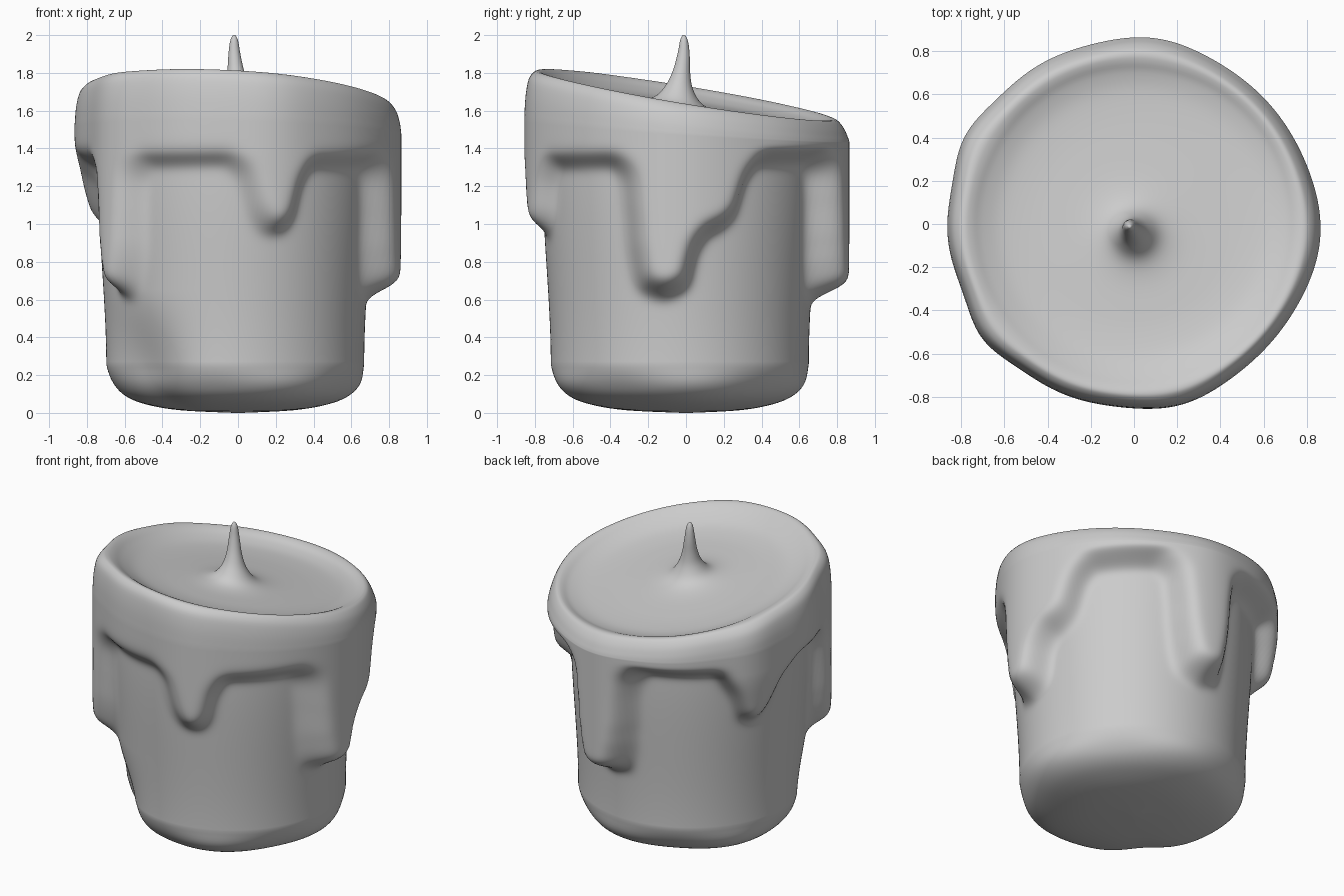
import bpy, bmesh, math
from math import cos, sin, exp

if "Cube" in bpy.data.objects:
    bpy.data.objects.remove(bpy.data.objects["Cube"])

N = 240          # columns around the candle
ROWS = 110       # rows on the side
Z0, Z1 = 0.26, 1.5

# lower edge of the wax coat: (angle in degrees, height)
EDGE = [(-127, 1.34), (-93, 1.35), (-87, 1.28), (-82, 1.07), (-78, 0.99), (-72, 0.98), (-68, 1.05),
        (-65, 1.22), (-60, 1.33), (-27, 1.34), (-21, 1.26), (-18.5, 0.85), (-15.5, 0.68),
        (-7, 0.64), (1, 0.69), (4, 0.87), (9, 0.97), (15, 1.0), (20, 1.06), (25, 1.26),
        (31, 1.35), (62, 1.36), (69, 1.28), (72, 0.87), (75, 0.68), (83, 0.63), (92, 0.67),
        (95, 0.85), (98, 1.26), (103, 1.35), (138, 1.35), (145, 1.2), (150, 1.03), (156, 0.99),
        (162, 1.06), (170, 1.24), (180, 1.34), (201, 1.35), (206, 1.24), (208.5, 0.85),
        (212, 0.68), (217, 0.65), (221, 0.68), (225, 0.85), (227, 1.24), (232, 1.34)]


def sstep(a, b, x):
    t = max(0.0, min(1.0, (x - a) / (b - a)))
    return t * t * (3 - 2 * t)


def edge(deg):
    for (a, u), (b, v) in zip(EDGE, EDGE[1:]):
        if a <= deg <= b:
            return u + (v - u) * (deg - a) / (b - a)
    return 1.34


def spline(pts, steps):
    """Smooth curve through profile points."""
    p = [pts[0]] + pts + [pts[-1]]
    out = []
    for i in range(1, len(p) - 2):
        for k in range(steps):
            t = k / steps
            out.append(tuple(0.5 * (2 * b + (c - a) * t + (2 * a - 5 * b + 4 * c - d) * t * t
                                    + (3 * b - a - 3 * c + d) * t ** 3)
                             for a, b, c, d in zip(p[i - 1], p[i], p[i + 1], p[i + 2])))
    return out + [pts[-1]]


def tilt(x, y, z):
    """Slant the upper part so the rim is highest at the front left."""
    return z + sstep(1.36, 1.66, z) * (-0.06 * x - 0.165 * y)


def lump(a, centre, width):
    d = (a - centre + 180) % 360 - 180
    return exp(-(d / width) ** 2)


def swell(a):
    """The wax coat is thicker above each drip."""
    return (-0.022 + 0.027 * (lump(a, -76, 16) + lump(a, -4, 20) + lump(a, 84, 17))
            + 0.04 * (lump(a, 153, 13) + lump(a, 217, 12)) + 0.027 * lump(a, 183, 18)
            + 0.02 * lump(a, 122, 22) + 0.015 * lump(a, 246, 20))


def dent(a, z):
    """Flattened lower front left of the bare candle."""
    return 0.10 * lump(a, 223, 20) * (1 - sstep(0.1, 0.65, z))


angles = [-127 + 360 * i / N for i in range(N)]
edges = [edge(a) for a in angles]
heights = [Z0 + (Z1 - Z0) * j / ROWS for j in range(ROWS + 1)]

# soft mask of the wax coat, softer where the edge runs steeply
soft = [0.05 + abs(edges[(i + 1) % N] - edges[i - 1]) * 0.6 for i in range(N)]
mask = [[max(0.0, min(1.0, (z - e) / s + 0.5)) for e, s in zip(edges, soft)] for z in heights]
for _ in range(7):
    mask = [[(r[i - 1] + 2 * r[i] + r[(i + 1) % N]) / 4 for i in range(N)] for r in mask]
for _ in range(18):
    mask = [[(a + 2 * b + c) / 4 for a, b, c in
             zip(mask[max(j - 1, 0)], mask[j], mask[min(j + 1, ROWS)])]
            for j in range(ROWS + 1)]

rings = []
# rounded, slightly lumpy underside
base = spline([(0.02, 0.0), (0.3, 0.014), (0.48, 0.045), (0.59, 0.09), (0.655, 0.16),
               (0.683, Z0), (0.686, 0.36)], 5)[:-5]
for r, z in base[:-1]:
    ring = []
    for a in angles:
        t = math.radians(a)
        wob = 0.02 * sin(5 * t + 1) * sstep(0.2, 0.5, r) * (1 - sstep(0.12, Z0, z))
        s = sstep(0, 0.6, r)
        k = r * (1 + wob - dent(a, z) / 0.68 * s)
        ring.append((k * cos(t) - 0.015 * s, k * sin(t) - 0.033 * s, z))
    rings.append(ring)

# side: bare candle below, wax coat with drips above
for z, row in zip(heights, mask):
    inner = 0.683 + 0.045 * sstep(Z0, 1.3, z)
    ring = []
    for a, m in zip(angles, row):
        t = math.radians(a)
        thin = 0.03 * lump(a, 154, 16) * (1 - sstep(1.0, 1.35, z))
        outer = 0.86 + swell(a) - thin
        bare = inner - dent(a, z)
        r = bare + (outer - bare) * m
        x = r * cos(t) - 0.015 * (1 - m)
        y = r * sin(t) - 0.033 * (1 - m)
        ring.append((x, y, tilt(x, y, z)))
    rings.append(ring)

# rim, melted pool and flared wick
top = spline([(0.86, Z1), (0.853, 1.57), (0.836, 1.635), (0.808, 1.673), (0.782, 1.683), (0.75, 1.674),
              (0.70, 1.648), (0.62, 1.622), (0.52, 1.612), (0.4, 1.612), (0.23, 1.622), (0.13, 1.652),
              (0.074, 1.72), (0.047, 1.8), (0.033, 1.89), (0.022, 1.965), (0.01, 1.995), (0.002, 2.0)], 4)
for r, z in top[1:]:
    ring = []
    near = 1 - sstep(0.1, 0.6, r)
    up = sstep(1.64, 1.95, z) * near
    for a in angles:
        t = math.radians(a)
        k = r + swell(a) * sstep(0.72, 0.86, r)
        x, y = k * cos(t), k * sin(t)
        ring.append((x - 0.02 * up, y - 0.04 * near * (1 - up) - 0.01 * up, tilt(x, y, z)))
    rings.append(ring)

bm = bmesh.new()
grid = [[bm.verts.new(p) for p in ring] for ring in rings]
for lo, hi in zip(grid, grid[1:]):
    for i in range(N):
        k = (i + 1) % N
        bm.faces.new((lo[i], lo[k], hi[k], hi[i]))
bm.faces.new(list(reversed(grid[0])))
bm.faces.new(grid[-1])
for f in bm.faces:
    f.smooth = True
me = bpy.data.meshes.new("dripping_candle")
bm.to_mesh(me)
bm.free()
candle = bpy.data.objects.new("dripping_candle", me)
bpy.context.collection.objects.link(candle)
